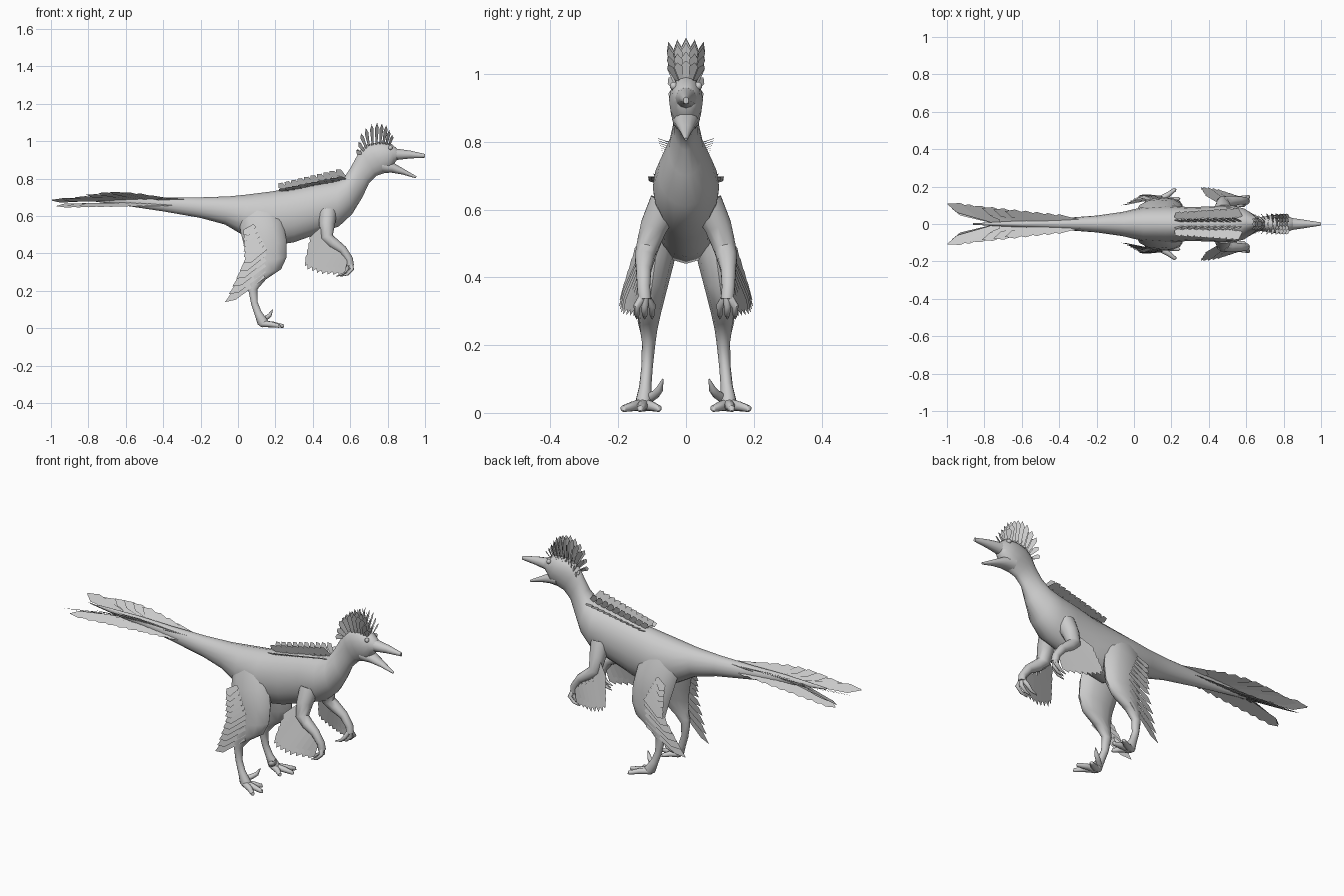
import bpy, bmesh, math
from mathutils import Vector

cube = bpy.data.objects.get("Cube")
if cube:
    bpy.data.objects.remove(cube)

GREY = (0.6, 0.6, 0.6, 1)
grey = bpy.data.materials.new("plain grey")
grey.use_nodes = True
grey.diffuse_color = GREY
grey.node_tree.nodes["Principled BSDF"].inputs["Base Color"].default_value = GREY


def finish(name, bm, smooth):
    if smooth:
        bmesh.ops.recalc_face_normals(bm, faces=bm.faces[:])
    mesh = bpy.data.meshes.new(name)
    bm.to_mesh(mesh)
    bm.free()
    mesh.materials.append(grey)
    obj = bpy.data.objects.new(name, mesh)
    bpy.context.collection.objects.link(obj)
    if smooth:
        bpy.ops.object.select_all(action="DESELECT")
        obj.select_set(True)
        bpy.context.view_layer.objects.active = obj
        bpy.ops.object.shade_smooth_by_angle(angle=math.radians(50))


def skin(bm, rings, sides):
    """Join rings given as (centre, half axis, other half axis) into a closed tube."""
    loops = []
    for c, a, b in rings:
        angles = [math.tau * i / sides for i in range(sides)]
        loops.append([bm.verts.new(c + a * math.cos(t) + b * math.sin(t)) for t in angles])
    for lo, hi in zip(loops, loops[1:]):
        for i in range(sides):
            j = (i + 1) % sides
            bm.faces.new((lo[i], lo[j], hi[j], hi[i]))
    bm.faces.new(loops[0])
    bm.faces.new(loops[-1])


def loft(bm, sections, s=1, sides=16):
    """Sections: x and z of one edge, x and z of the opposite edge, half width, y centre."""
    rings = []
    for x1, z1, x2, z2, w, *y in sections:
        yc = s * y[0] if y else 0
        p, q = Vector((x1, yc, z1)), Vector((x2, yc, z2))
        rings.append(((p + q) / 2, (p - q) / 2, Vector((0, w, 0))))
    skin(bm, rings, sides)


def tube(bm, path, s=1, sides=10):
    """Path points: x, y, z, radius."""
    pts = [Vector((x, s * y, z)) for x, y, z, r in path]
    rings = []
    for i, p in enumerate(pts):
        d = (pts[min(i + 1, len(pts) - 1)] - pts[max(i - 1, 0)]).normalized()
        a = d.cross(Vector((0, 1, 0))).normalized()
        r = path[i][3]
        rings.append((p, a * r, d.cross(a) * r))
    skin(bm, rings, sides)


def feather(bm, base, tip, normal, width, s=1):
    flip = Vector((1, s, 1))
    base, tip, normal = (Vector(v) * flip for v in (base, tip, normal))
    d = tip - base
    side = d.cross(normal).normalized() * width / 2
    shoulder = base + d * 0.78
    outline = (base - side * 0.5, shoulder - side, tip, shoulder + side, base + side * 0.5)
    bm.faces.new([bm.verts.new(p) for p in outline])


def along(points, t):
    """Point at fraction t of an evenly split polyline."""
    f = t * (len(points) - 1)
    i = min(int(f), len(points) - 2)
    return Vector(points[i]).lerp(Vector(points[i + 1]), f - i)


# Tail, trunk, neck and skull
bm = bmesh.new()
loft(bm, [
    (-.86, .70, -.86, .69, .004), (-.6, .705, -.6, .655, .018), (-.4, .70, -.4, .625, .03),
    (-.2, .70, -.2, .59, .045), (-.05, .705, -.07, .555, .065), (.05, .715, .04, .49, .09),
    (.17, .73, .17, .44, .1), (.3, .75, .3, .46, .09), (.42, .775, .44, .51, .095),
    (.52, .79, .54, .545, .098), (.57, .81, .61, .61, .082), (.6, .855, .665, .7, .052),
    (.63, .91, .7, .775, .037), (.655, .955, .74, .815, .04), (.69, .983, .785, .83, .047),
    (.75, .995, .82, .85, .05), (.815, .99, .835, .88, .042), (.85, .96, .85, .90, .03)])
finish("body", bm, True)

# Open beak
bm = bmesh.new()
loft(bm, [(.79, .985, .79, .89, .042), (.85, .96, .85, .9, .031),
          (.92, .95, .92, .908, .021), (1, .932, 1, .912, .008)], sides=12)
finish("upper_jaw", bm, True)
bm = bmesh.new()
loft(bm, [(.77, .91, .77, .83, .042), (.83, .885, .82, .832, .034),
          (.89, .85, .88, .822, .02), (.955, .812, .95, .802, .004)], sides=12)
finish("lower_jaw", bm, True)

# Eyes
bm = bmesh.new()
for s in (1, -1):
    ball = bmesh.ops.create_uvsphere(bm, u_segments=10, v_segments=8, radius=.012)
    bmesh.ops.translate(bm, verts=ball["verts"], vec=(.815, s * .036, .965))
finish("eyes", bm, True)

for s, label in ((1, "left"), (-1, "right")):
    # Leg and foot
    bm = bmesh.new()
    loft(bm, [
        (.2, .67, .0, .61, .045, .04), (.24, .57, .015, .51, .058, .073),
        (.26, .47, .04, .41, .052, .088), (.26, .38, .055, .34, .043, .1),
        (.23, .315, .06, .28, .035, .108), (.15, .262, .055, .235, .026, .11),
        (.105, .21, .055, .205, .02, .11), (.105, .14, .07, .13, .017, .115),
        (.125, .09, .09, .07, .018, .12), (.155, .05, .105, .02, .024, .125),
        (.165, .03, .13, .004, .022, .125)], s, 12)
    for tip in ((.22, .185), (.24, .135), (.2, .08)):
        mid = ((tip[0] + .14) / 2, (tip[1] + .125) / 2)
        tube(bm, [(.125, .125, .025, .018), (*mid, .02, .015), (*tip, .012, .01),
                  (tip[0] + .005, tip[1], .005, .003)], s)
    tube(bm, [(.12, .115, .04, .015), (.15, .09, .055, .013), (.17, .078, .07, .011),
              (.185, .068, .1, .002)], s)
    finish(label + "_leg", bm, True)

    # Arm and clawed hand
    bm = bmesh.new()
    tube(bm, [(.48, .06, .62, .05), (.475, .095, .55, .042), (.475, .115, .485, .034),
              (.51, .122, .455, .03), (.56, .125, .42, .023), (.595, .125, .37, .02),
              (.6, .122, .335, .02)], s)
    for dx, y in ((.005, .145), (0, .122), (-.02, .1)):
        tube(bm, [(.6, .122, .35, .013), (.605 + dx, y, .315, .011),
                  (.58 + dx, y, .29, .008), (.545 + dx, y, .278, .002)], s)
    finish(label + "_arm", bm, True)

    # Wing feathers fanned off the arm
    bm = bmesh.new()
    for i in range(11):
        t = i / 10
        base = along([(.46, .11, .54), (.47, .13, .47), (.58, .135, .39)], t)
        tip = along([(.385, .16, .45), (.355, .2, .32), (.44, .19, .29), (.54, .155, .285)], t)
        feather(bm, base, tip, (.3, 1, .2), .05, s)
    finish(label + "_wing_feathers", bm, False)

    # Feathers trailing behind the thigh and shin
    bm = bmesh.new()
    for i in range(11):
        t = i / 10
        base = along([(.09, .13, .55), (.15, .147, .43), (.14, .14, .28)], t)
        tip = along([(.03, .15, .5), (.03, .155, .35), (-.07, .1, .14)], t)
        feather(bm, base, tip, (-.25, 1, .15), .045, s)
    finish(label + "_leg_feathers", bm, False)

# Back feathers, an upright row and a spread row each side
bm = bmesh.new()
for s in (1, -1):
    for i in range(10):
        t = i / 9
        x, z = .27 + .31 * t, .735 + .06 * t
        grow = .7 + .3 * t
        feather(bm, (x, .008, z), (x - .055, .035 * grow, z + .055 * grow), (.2, 1, -.3), .035, s)
        feather(bm, (x, .02, z - .005), (x - .05, .085 * grow, z + .015 * grow), (0, -.4, 1), .045, s)
finish("back_feathers", bm, False)

# Head crest in five fanned columns
bm = bmesh.new()
for i in range(10):
    t = i / 9
    base = along([(.66, 0, .94), (.7, 0, .98), (.76, 0, .99), (.81, 0, .985)], t)
    tip = along([(.632, 0, .955), (.66, 0, 1.06), (.73, 0, 1.11), (.79, 0, 1.1), (.825, 0, 1.04)], t)
    for k in (-2, -1, 0, 1, 2):
        drop = Vector((0, 0, -.006 * abs(k)))
        feather(bm, base + Vector((0, k * .013, -.004)), tip + Vector((0, k * .026, 0)) + drop,
                (1, k * .55, .2), .028)
finish("head_crest", bm, False)

# Tail feathers, upper and lower layers widening to a fork
bm = bmesh.new()
for s in (1, -1):
    for i in range(10):
        t = i / 9
        x = -.29 - .45 * t
        length = .15 + .11 * t
        out = .035 + .075 * t
        arch = .045 * math.sin(math.pi * min(1, t * 1.15)) - .012
        feather(bm, (x, .012, .685), (x - length, out, .70 + arch * .9 - .003 * t), (0, -.45, 1), .05, s)
        feather(bm, (x, .012, .665), (x - length * .9, out * .75, .665 - .012 * t), (0, .5, 1), .05, s)
    feather(bm, (-.72, .01, .69), (-1, .108, .683), (0, -.5, 1), .06, s)
finish("tail_feathers", bm, False)
